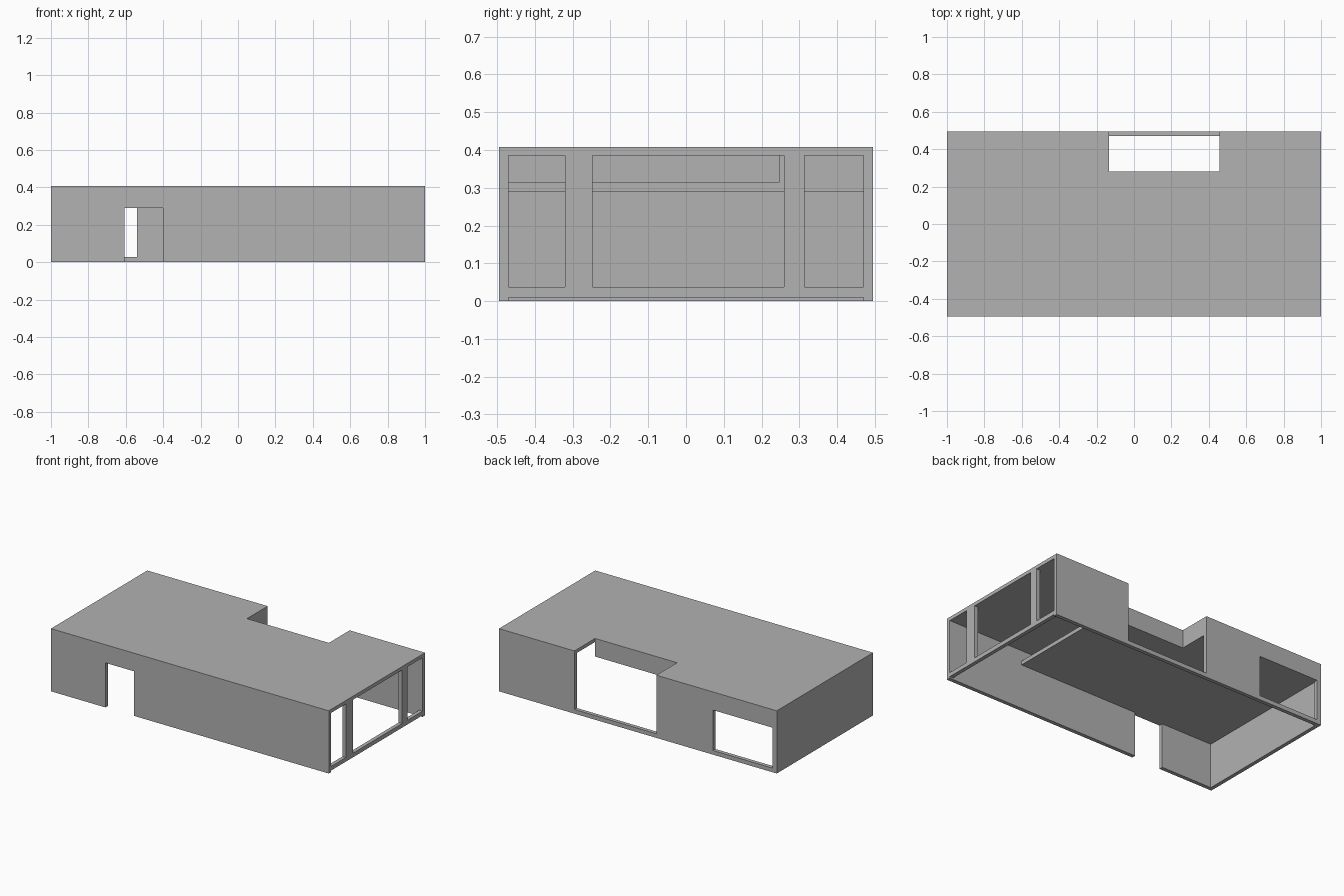
import bpy
import bmesh
from mathutils import Matrix, Vector

default = bpy.data.objects.get("Cube")
if default:
    bpy.data.objects.remove(default, do_unlink=True)

# One plain grey for the whole shell
grey = bpy.data.materials.new("plain grey")
grey.use_nodes = True
colour = (0.445, 0.445, 0.445, 1)
grey.diffuse_color = colour
grey.node_tree.nodes["Principled BSDF"].inputs["Base Color"].default_value = colour


def box(name, x, y, z):
    """Box from (min, max) pairs."""
    spans = (x, y, z)
    size = Vector([b - a for a, b in spans])
    centre = Vector([(a + b) / 2 for a, b in spans])
    bm = bmesh.new()
    bmesh.ops.create_cube(bm, size=1, matrix=Matrix.LocRotScale(centre, None, size))
    mesh = bpy.data.meshes.new(name)
    bm.to_mesh(mesh)
    bm.free()
    mesh.materials.append(grey)
    obj = bpy.data.objects.new(name, mesh)
    bpy.context.collection.objects.link(obj)
    return obj


def cut(obj, *openings):
    """Cut box-shaped openings out of a part."""
    for x, y, z in openings:
        cutter = box("cutter", x, y, z)
        cutter.hide_render = True
        mod = obj.modifiers.new("opening", 'BOOLEAN')
        mod.operation = 'DIFFERENCE'
        mod.solver = 'EXACT'
        mod.object = cutter
        bpy.context.view_layer.objects.active = obj
        bpy.ops.object.modifier_apply(modifier=mod.name)
        bpy.data.objects.remove(cutter, do_unlink=True)


X, Y, H = 1.0, 0.495, 0.408       # outer half sizes and height
T = 0.025                         # wall thickness
XI, YI, ROOF = X - T, Y - T, 0.385
LOW, LOW_TOP = 0.29, 0.315        # dropped ceiling
NX0, NX1, NY = -0.133, 0.457, 0.282   # open courtyard notch
THROUGH = (-2, 2)

# Roof with the courtyard notch
roof = box("roof", (-X, X), (-Y, Y), (ROOF, H))
cut(roof, ((NX0, NX1), (NY, 1), THROUGH))

# Solid end wall
box("right_end_wall", (-X, -XI), (-Y, Y), (0, ROOF))

# Front wall with doorway
front = box("front_wall", (-XI, X), (-Y, -YI), (0, ROOF))
cut(front, ((-0.608, -0.402), THROUGH, (-1, LOW)))

# Back wall with the courtyard opening and a wide window
back = box("back_wall", (-XI, X), (YI, Y), (0, ROOF))
cut(back,
    ((NX0, NX1), THROUGH, (0.027, 1)),
    ((-0.97, -0.54), THROUGH, (0.027, LOW)))

# Glazed end: a sill and two posts left by three openings
frame = box("left_end_frame", (XI, X), (-YI, YI), (0.01, ROOF))
cut(frame, *[(THROUGH, y, (0.037, 1))
             for y in ((-0.6, -0.32), (-0.247, 0.26), (0.313, 0.6))])

# Dropped ceiling, stopping short of the glazed end
ceiling = box("dropped_ceiling", (-XI, NX1), (-YI, YI), (LOW, LOW_TOP))
cut(ceiling, ((NX0, 1), (NY, 1), THROUGH))

# Upper walls of the courtyard, between dropped ceiling and roof
box("courtyard_front_wall", (NX0 - T, NX1), (0.248, NY), (LOW_TOP, ROOF))
box("courtyard_side_wall", (NX0 - T, NX0), (NY, YI), (LOW_TOP, ROOF))
